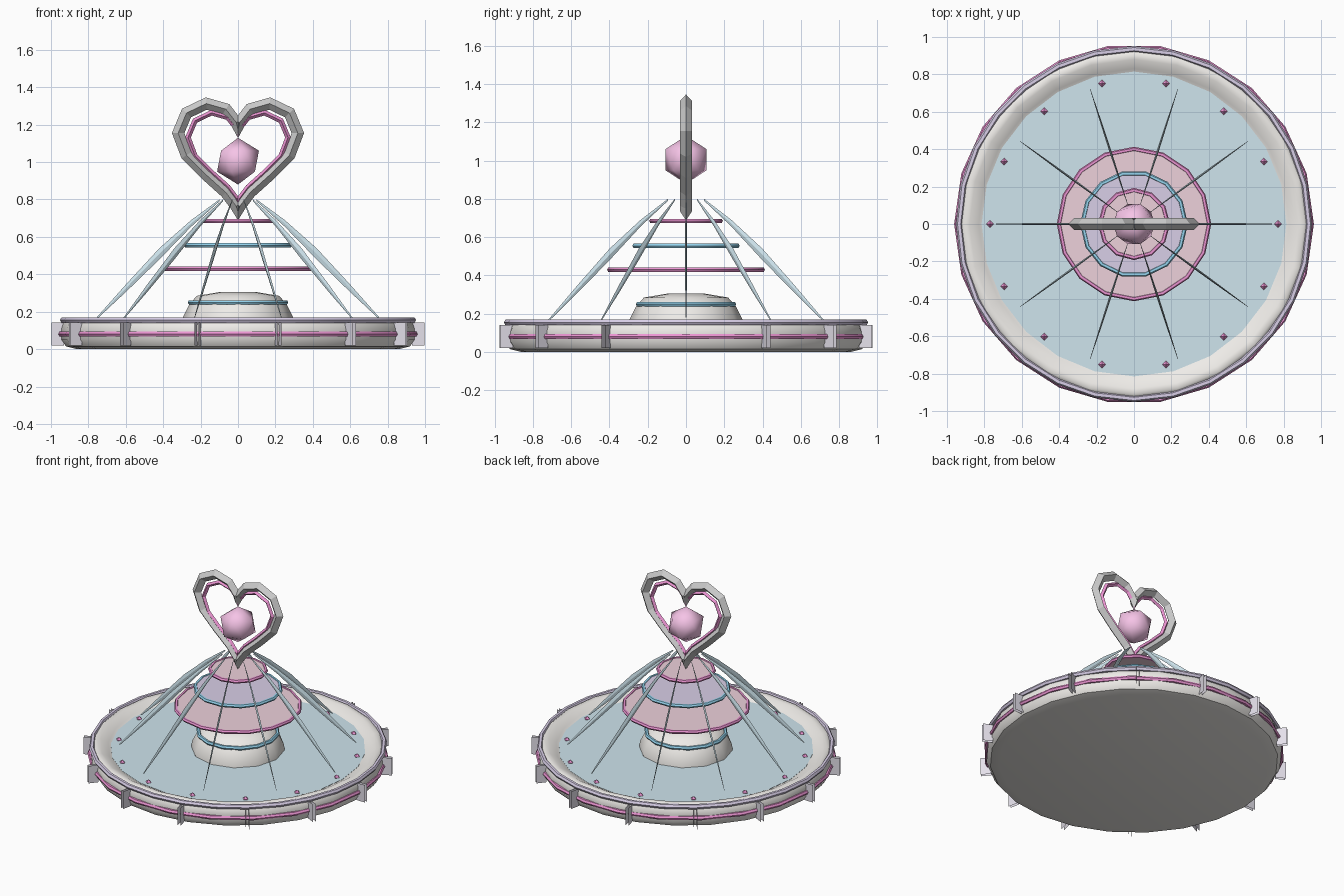
import bpy, bmesh, math
from mathutils import Vector

if "Cube" in bpy.data.objects:
    bpy.data.objects.remove(bpy.data.objects["Cube"])

COL = {
    "white": (0.86, 0.84, 0.81, 1), "water": (0.62, 0.78, 0.85, 1),
    "pink": (0.84, 0.30, 0.65, 1), "rose": (0.85, 0.64, 0.71, 1),
    "lavender": (0.69, 0.62, 0.80, 1), "blue": (0.30, 0.66, 0.86, 1),
    "orb": (0.92, 0.55, 0.80, 1), "silver": (0.80, 0.78, 0.80, 1),
    "post": (0.78, 0.75, 0.83, 1),
}


def finish(name, bm, col, smooth=None):
    bmesh.ops.recalc_face_normals(bm, faces=bm.faces)
    me = bpy.data.meshes.new(name)
    bm.to_mesh(me)
    bm.free()
    ob = bpy.data.objects.new(name, me)
    bpy.context.collection.objects.link(ob)
    mat = bpy.data.materials.get(col) or bpy.data.materials.new(col)
    mat.diffuse_color = COL[col]
    mat.use_nodes = True
    mat.node_tree.nodes["Principled BSDF"].inputs["Base Color"].default_value = mat.diffuse_color
    me.materials.append(mat)
    if smooth:
        bpy.ops.object.select_all(action='DESELECT')
        ob.select_set(True)
        bpy.context.view_layer.objects.active = ob
        bpy.ops.object.shade_smooth_by_angle(angle=math.radians(smooth))
    return ob


def bridge(bm, rings, closed):
    """Join successive loops of vertices with quads."""
    k = len(rings)
    for i in range(k if closed else k - 1):
        a, b = rings[i], rings[(i + 1) % k]
        for j in range(len(a)):
            j2 = (j + 1) % len(a)
            bm.faces.new((a[j], a[j2], b[j2], b[j]))


def lathe(name, profile, n, col, closed=False, smooth=40):
    """Revolve (radius, z) points; open profiles get capped ends."""
    bm = bmesh.new()
    rings = [[bm.verts.new((r * math.cos(2 * math.pi * j / n), r * math.sin(2 * math.pi * j / n), z))
              for j in range(n)] for r, z in profile]
    bridge(bm, rings, closed)
    if not closed:
        bm.faces.new(rings[0])
        bm.faces.new(rings[-1])
    return finish(name, bm, col, smooth)


def ring(name, r, z, t, n, col):
    prof = [(r + t * math.cos(a), z + t * math.sin(a)) for a in (i * math.pi / 3 for i in range(6))]
    return lathe(name, prof, n, col, closed=True)


def heart(name, scale, zc, t, col, n=20):
    """Four-sided tube along a heart outline in the xz plane."""
    pts = []
    for i in range(n):
        a = 2 * math.pi * i / n
        pts.append(Vector((16 * math.sin(a) ** 3 * scale, 0, zc + scale * (
            13 * math.cos(a) - 5 * math.cos(2 * a) - 2 * math.cos(3 * a) - math.cos(4 * a)))))
    bm = bmesh.new()
    rings = []
    for i, p in enumerate(pts):
        d1 = (p - pts[i - 1]).normalized()
        d2 = (pts[(i + 1) % n] - p).normalized()
        d = (d1 + d2).normalized()
        nrm = Vector((-d.z, 0, d.x)) * t * min(1.5, 1 / max(0.3, d.dot(d2)))
        y = Vector((0, t, 0))
        rings.append([bm.verts.new(p + v) for v in (nrm, y, -nrm, -y)])
    bridge(bm, rings, True)
    return finish(name, bm, col)


# basin with rolled rim, and water
lathe("basin", [(0.86, 0.0), (0.92, 0.015), (0.945, 0.05), (0.945, 0.11), (0.93, 0.155), (0.91, 0.168),
                (0.88, 0.165), (0.83, 0.14), (0.79, 0.115)], 24, "white")
lathe("water_surface", [(0.815, 0.12), (0.815, 0.132)], 24, "water")
ring("basin_pink_band", 0.947, 0.08, 0.015, 22, "pink")
ring("basin_rim_band", 0.935, 0.155, 0.017, 28, "lavender")

# pedestal with its glowing band
lathe("pedestal", [(0.30, 0.12), (0.295, 0.17), (0.26, 0.24), (0.22, 0.285), (0.10, 0.305)], 12, "white")
ring("pedestal_band", 0.256, 0.25, 0.013, 14, "blue")

# three flat tiers with edge rings
for i, (r, z, c, rc) in enumerate([(0.40, 0.43, "rose", "pink"), (0.275, 0.555, "lavender", "blue"),
                                   (0.18, 0.685, "rose", "pink")]):
    n = 16 - i * 2
    lathe(f"tier_{i + 1}", [(r, z - 0.008), (r, z + 0.008)], n, c)
    ring(f"tier_ring_{i + 1}", r, z, 0.013, n, rc)

# water jets: thin arched blades
top = [(0.10, 0.80), (0.25, 0.69), (0.42, 0.54), (0.60, 0.345), (0.76, 0.165)]
low = [(0.10, 0.79), (0.25, 0.655), (0.42, 0.48), (0.60, 0.305), (0.75, 0.165)]
half = [0.001, 0.004, 0.006, 0.004, 0.001]
bm = bmesh.new()
for k in range(10):
    a = 2 * math.pi * k / 10
    u, w = Vector((math.cos(a), math.sin(a), 0)), Vector((-math.sin(a), math.cos(a), 0))
    sections = []
    for (r1, z1), (r2, z2), h in zip(top, low, half):
        p, q = u * r1 + Vector((0, 0, z1)), u * r2 + Vector((0, 0, z2))
        m = (p + q) / 2
        sections.append([bm.verts.new(v) for v in (p, m + w * h, q, m - w * h)])
    bridge(bm, sections, False)
    bm.faces.new(sections[0])
    bm.faces.new(sections[-1])
finish("water_jets", bm, "water")

# paired radial plates around the wall, and small lights in the water
plates, lights = bmesh.new(), bmesh.new()
for k in range(14):
    a = 2 * math.pi * k / 14
    u, w = Vector((math.cos(a), math.sin(a), 0)), Vector((-math.sin(a), math.cos(a), 0))
    for s in (-0.01, 0.01):
        plates.faces.new([plates.verts.new(u * r + w * s + Vector((0, 0, z)))
                          for r, z in ((0.93, 0.02), (0.998, 0.02), (0.998, 0.142), (0.93, 0.142))])
    c = u * 0.77 + Vector((0, 0, 0.135))
    base = [lights.verts.new(c + Vector((0.02 * math.cos(b), 0.02 * math.sin(b), 0)))
            for b in (j * math.pi / 2 for j in range(4))]
    for z in (-0.018, 0.018):
        tip = lights.verts.new(c + Vector((0, 0, z)))
        for j in range(4):
            lights.faces.new((base[j], base[(j + 1) % 4], tip))
finish("wall_plates", plates, "post")
finish("pool_lights", lights, "pink")

# heart frame, inner trim and floating orb
heart("heart_frame", 0.02, 1.075, 0.031, "silver")
heart("heart_trim", 0.0167, 1.065, 0.014, "pink")
bm = bmesh.new()
bmesh.ops.create_icosphere(bm, subdivisions=1, radius=0.125)
bmesh.ops.translate(bm, verts=bm.verts, vec=(0, 0, 1.005))
finish("orb", bm, "orb", 60)
